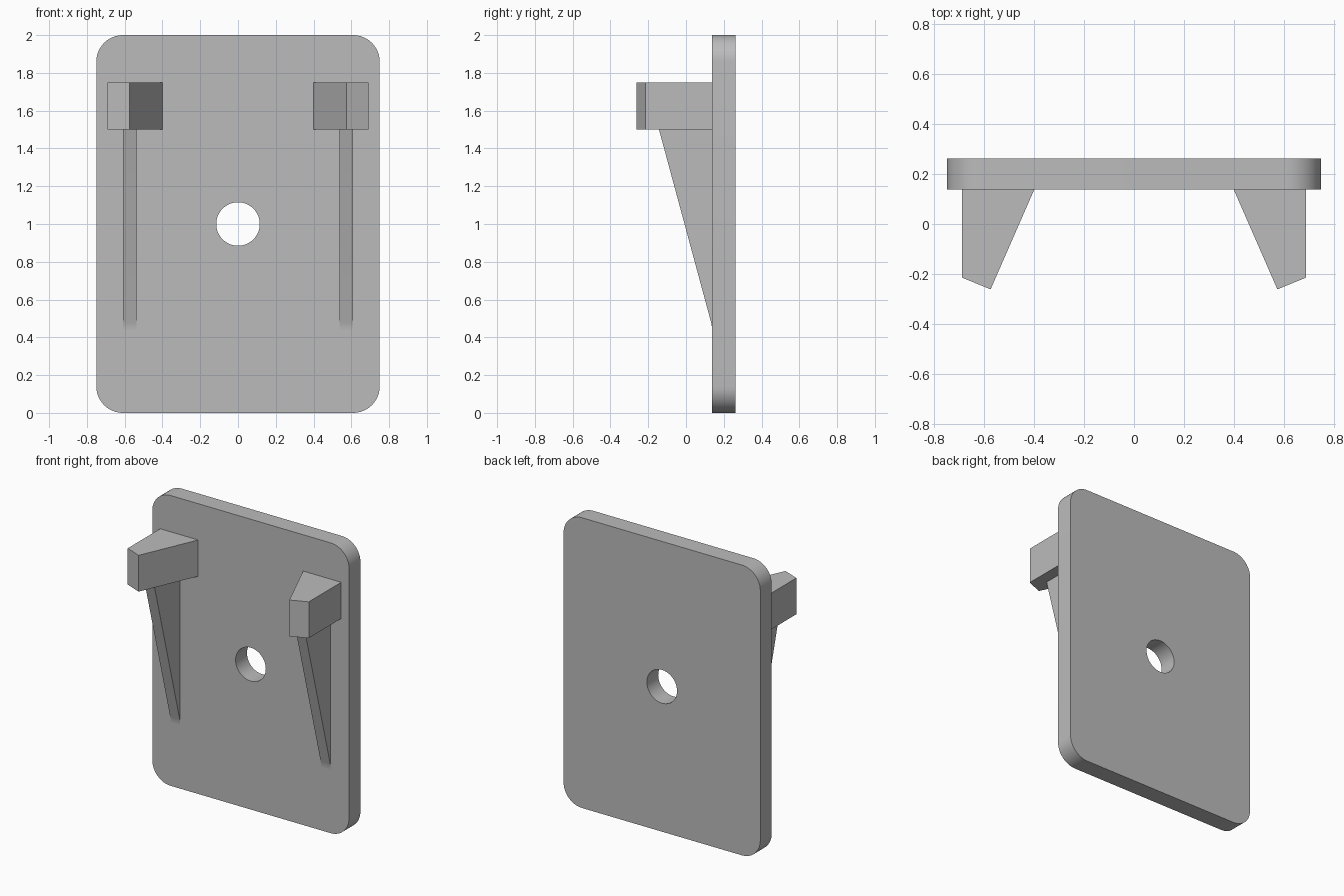
import bpy
import bmesh
from math import sin, cos, pi, radians
from mathutils import Vector

old = bpy.data.objects.get("Cube")
if old:
    bpy.data.objects.remove(old, do_unlink=True)

grey = bpy.data.materials.new("plain grey")
grey.use_nodes = True
GREY = (0.5, 0.5, 0.5, 1)
grey.diffuse_color = GREY
grey.node_tree.nodes["Principled BSDF"].inputs["Base Color"].default_value = GREY

FRONT, BACK = 0.138, 0.262   # plate faces in y


def prism(name, outline, depth):
    """Extrude a closed outline of 3D points along a vector."""
    bm = bmesh.new()
    face = bm.faces.new([bm.verts.new(p) for p in outline])
    new = bmesh.ops.extrude_face_region(bm, geom=[face], use_keep_orig=True)["geom"]
    bmesh.ops.translate(bm, vec=Vector(depth),
                        verts=[v for v in new if isinstance(v, bmesh.types.BMVert)])
    bmesh.ops.recalc_face_normals(bm, faces=bm.faces)
    mesh = bpy.data.meshes.new(name)
    bm.to_mesh(mesh)
    bm.free()
    mesh.materials.append(grey)
    obj = bpy.data.objects.new(name, mesh)
    bpy.context.collection.objects.link(obj)
    return obj


def shade(obj):
    bpy.ops.object.select_all(action="DESELECT")
    obj.select_set(True)
    bpy.context.view_layer.objects.active = obj
    bpy.ops.object.shade_smooth_by_angle(angle=radians(30))


def arc(cx, cz, radius, start, sweep, steps, y):
    return [(cx + radius * cos(start + sweep * i / steps), y,
             cz + radius * sin(start + sweep * i / steps)) for i in range(steps + 1)]


# Back plate with rounded corners
R = 0.14
outline = []
for i, (sx, sz) in enumerate([(1, 1), (-1, 1), (-1, -1), (1, -1)]):
    outline += arc(sx * (0.75 - R), 1 + sz * (1 - R), R, i * pi / 2, pi / 2, 12, FRONT)
plate = prism("back_plate", outline, (0, BACK - FRONT, 0))

# Round centre hole
cutter = prism("hole_cutter", arc(0, 1, 0.115, 0, 2 * pi, 48, 0)[:-1], (0, 0.5, 0))
cutter.hide_render = True
cut = plate.modifiers.new("centre_hole", "BOOLEAN")
cut.object = cutter
cut.solver = "EXACT"
bpy.context.view_layer.objects.active = plate
bpy.ops.object.modifier_apply(modifier=cut.name)
bpy.data.objects.remove(cutter, do_unlink=True)
shade(plate)

for side, s in (("left", 1), ("right", -1)):
    # Tapered hook block
    block = [(0.69, FRONT), (0.69, -0.215), (0.575, -0.262), (0.40, FRONT)]
    prism(side + "_hook", [(s * x, y, 1.5) for x, y in block], (0, 0, 0.25))

    # Triangular rib, blending softly into the plate at its foot
    rib = [(FRONT, 1.5), (-0.143, 1.5), (0.1326, 0.48), (0.1355, 0.467),
           (0.1372, 0.455), (FRONT, 0.44)]
    shade(prism(side + "_rib", [(s * 0.537, y, z) for y, z in rib], (s * 0.073, 0, 0)))
